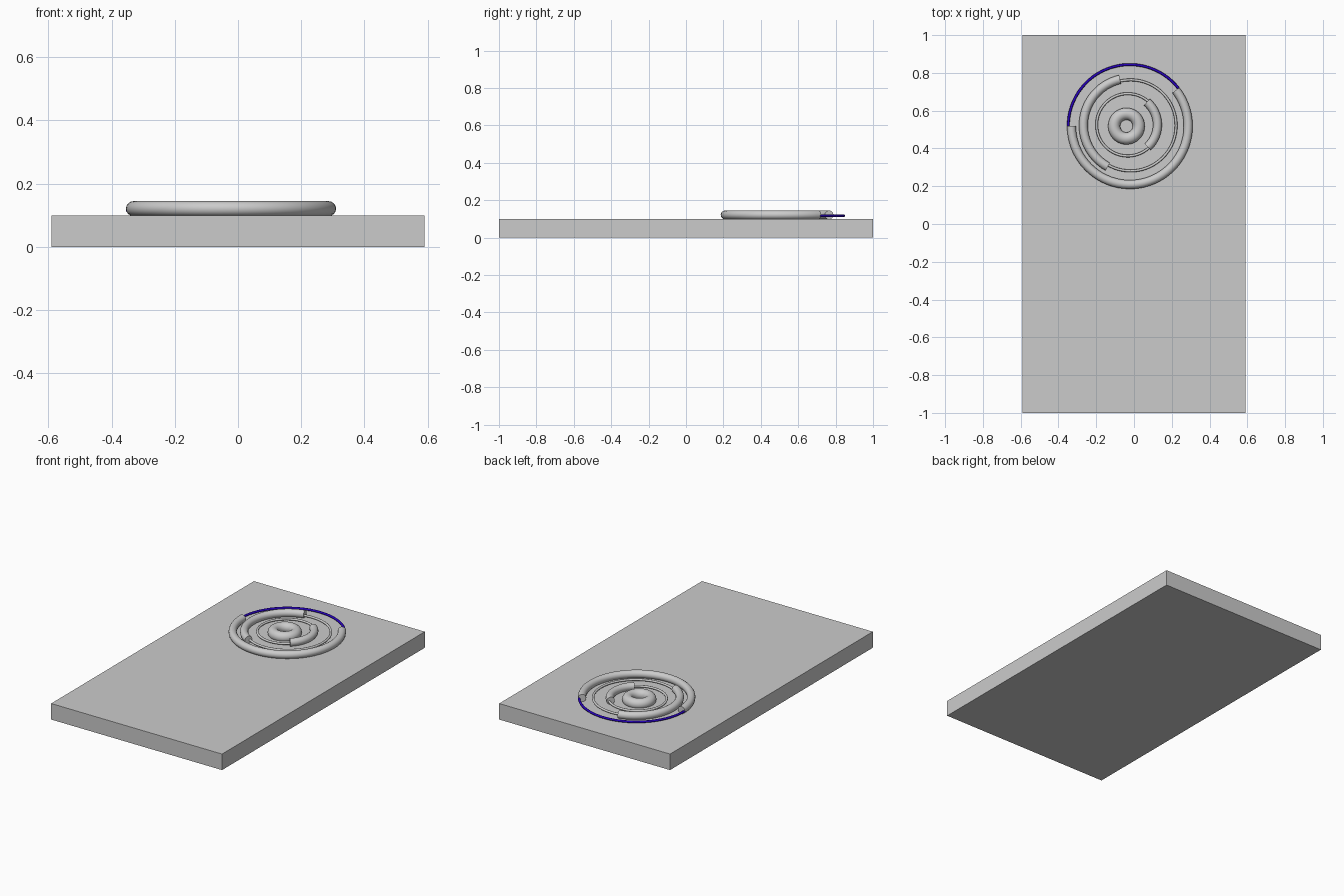
import bpy, bmesh, math

if "Cube" in bpy.data.objects:
    bpy.data.objects.remove(bpy.data.objects["Cube"])


def material(name, rgb):
    m = bpy.data.materials.new(name)
    m.diffuse_color = (*rgb, 1)
    m.use_nodes = True
    m.node_tree.nodes["Principled BSDF"].inputs["Base Color"].default_value = m.diffuse_color
    return m


grey = material("grey", (0.6, 0.6, 0.6))
blue = material("deep blue", (0.02, 0.0, 0.5))


def finish(name, bm, mat):
    bmesh.ops.recalc_face_normals(bm, faces=bm.faces)
    me = bpy.data.meshes.new(name)
    bm.to_mesh(me)
    bm.free()
    ob = bpy.data.objects.new(name, me)
    bpy.context.collection.objects.link(ob)
    me.materials.append(mat)
    return ob


def ring(name, centre, major, minor, start, end, mat, sides=16):
    """Round tube swept from start to end degrees, capped unless it closes."""
    bm = bmesh.new()
    closed = end - start >= 360
    steps = max(8, round((end - start) / 5))
    loops = []
    for i in range(steps if closed else steps + 1):
        a = math.radians(start + (end - start) * i / steps)
        loop = []
        for j in range(sides):
            b = 2 * math.pi * j / sides
            r = major + minor * math.cos(b)
            loop.append(bm.verts.new((centre[0] + r * math.cos(a),
                                      centre[1] + r * math.sin(a),
                                      centre[2] + minor * math.sin(b))))
        loops.append(loop)
    pairs = list(zip(loops, loops[1:])) + ([(loops[-1], loops[0])] if closed else [])
    for p, q in pairs:
        for j in range(sides):
            k = (j + 1) % sides
            bm.faces.new((p[j], q[j], q[k], p[k]))
    if not closed:
        bm.faces.new(loops[0])
        bm.faces.new(loops[-1])
    ob = finish(name, bm, mat)
    bpy.ops.object.select_all(action='DESELECT')
    ob.select_set(True)
    bpy.context.view_layer.objects.active = ob
    bpy.ops.object.shade_smooth_by_angle(angle=math.radians(40))


# Base slab
bm = bmesh.new()
bmesh.ops.create_cube(bm, size=1)
for v in bm.verts:
    v.co = (v.co.x * 1.18, v.co.y * 2, v.co.z * 0.1 + 0.05)
finish("base_slab", bm, grey)

# Three tracks: a thick arc, with a thin arc closing the circle
tracks = [  # name, centre, thick radius, thin radius, thick start, thick end, thin colour
    ("outer", (-0.022, 0.518, 0.121), 0.309, 0.326, 180, 398, blue),
    ("middle", (-0.018, 0.522, 0.121), 0.250, 0.241, 103, 241, grey),
    ("inner", (-0.033, 0.525, 0.121), 0.157, 0.165, -48, 50, grey),
]
for name, c, thick, thin, a, b, mat in tracks:
    ring(name + "_thick_arc", c, thick, 0.0235, a, b, grey)
    ring(name + "_thin_arc", (c[0], c[1], 0.117), thin, 0.007, b - 1, a + 361, mat, 10)

# Central ring
ring("centre_ring", (-0.040, 0.518, 0.113), 0.065, 0.032, 0, 360, grey)
